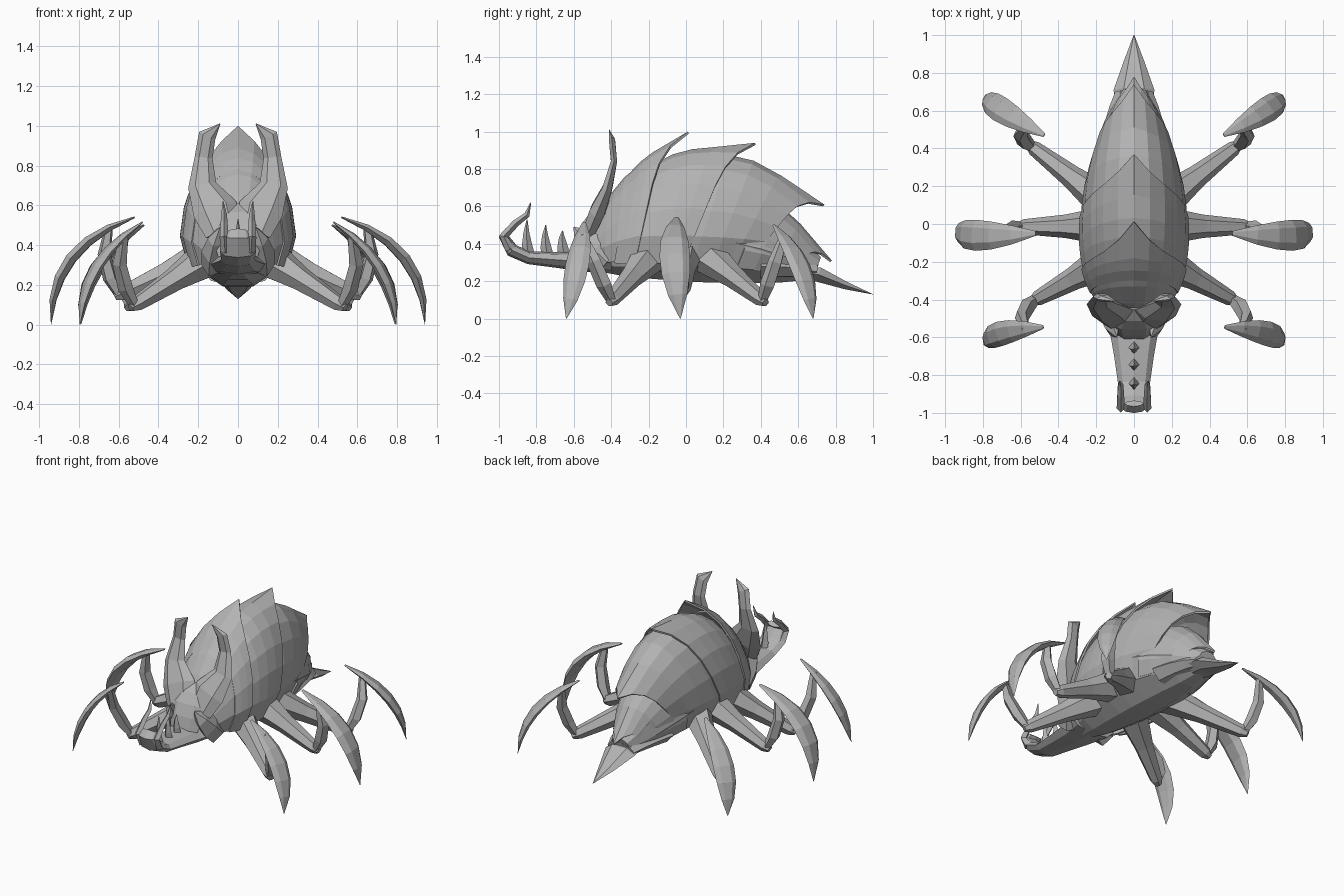
import bpy, bmesh, math
from mathutils import Vector

if "Cube" in bpy.data.objects:
    bpy.data.objects.remove(bpy.data.objects["Cube"])

grey = bpy.data.materials.new("chitin grey")
grey.diffuse_color = (0.45, 0.45, 0.45, 1)
grey.use_nodes = True
grey.node_tree.nodes["Principled BSDF"].inputs["Base Color"].default_value = grey.diffuse_color


def finish(name, bm, mirror=False, thick=0):
    bmesh.ops.remove_doubles(bm, verts=bm.verts, dist=0.0005)
    bmesh.ops.recalc_face_normals(bm, faces=bm.faces)
    me = bpy.data.meshes.new(name)
    bm.to_mesh(me)
    bm.free()
    me.materials.append(grey)
    ob = bpy.data.objects.new(name, me)
    bpy.context.collection.objects.link(ob)
    if thick:
        ob.modifiers.new("thickness", 'SOLIDIFY').thickness = thick
    if mirror:
        ob.modifiers.new("mirror", 'MIRROR').use_mirror_merge = False
    return ob


def bridge(bm, rings, closed):
    for r, s in zip(rings, rings[1:]):
        n = len(r)
        for i in range(n if closed else n - 1):
            j = (i + 1) % n
            bm.faces.new((r[i], r[j], s[j], s[i]))


def tube(name, path, widths, flat=1.0, side=(1, 0, 0), sides=6, mirror=False):
    """Loft along a path; half widths lie along side, depth is width * flat."""
    bm = bmesh.new()
    ps = [Vector(p) for p in path]
    rings = []
    for i, (p, w) in enumerate(zip(ps, widths)):
        t = (ps[min(i + 1, len(ps) - 1)] - ps[max(i - 1, 0)]).normalized()
        u = Vector(side)
        u = (u - t * u.dot(t)).normalized()
        v = t.cross(u) * flat
        w = max(w, .002)
        rings.append([bm.verts.new(p + w * (u * math.cos(a) + v * math.sin(a)))
                      for a in (2 * math.pi * k / sides for k in range(sides))])
    bridge(bm, rings, True)
    bm.faces.new(rings[0])
    bm.faces.new(rings[-1])
    return finish(name, bm, mirror)


def bezier(a, b, c, steps):
    a, b, c = Vector(a), Vector(b), Vector(c)
    ts = [i / steps for i in range(steps + 1)]
    return [a * (1 - t) ** 2 + b * 2 * t * (1 - t) + c * t * t for t in ts]


def shell(name, front, rear, tip, bulge, steps=4, segs=12, cut=12):
    """Arched plate between two arches (top y,z, base y,z, half width)."""
    bm = bmesh.new()
    rings = []
    for i in range(steps + 1):
        t = i / steps
        yt, zt, yb, zb, w = (f + (r - f) * t for f, r in zip(front, rear))
        swell = bulge * 4 * t * (1 - t)
        zt += swell
        w += swell * .3
        ring = []
        for k in range(segs + 1):
            a = math.radians(-cut + (180 + 2 * cut) * k / segs)
            h = math.sin(a)
            # the rear edge is drawn out to a point on the centre line
            f = {0: 1, 1: .4, 2: .1}.get(abs(k - segs // 2), 0) * t ** 6
            ring.append(bm.verts.new((
                w * math.cos(a) * (.88 if h < 0 else 1),
                yb + (yt - yb) * h + tip[0] * f,
                zb + (zt - zb) * h + tip[1] * f)))
        rings.append(ring)
    bridge(bm, rings, False)
    return finish(name, bm, thick=.012)


# overlapping back plates, front to rear
shell("neck_plate", (-.51, .50, -.49, .34, .14), (-.24, .83, -.32, .40, .25),
      (0, 0), .04, 3)
shell("hood_plate", (-.30, .78, -.37, .38, .235), (-.14, .91, -.25, .40, .28),
      (.15, .09), .015, 3)
shell("middle_plate", (-.17, .83, -.26, .40, .27), (.23, .89, .03, .40, .288),
      (.14, .05), .045)
shell("rear_plate", (.10, .86, -.04, .40, .28), (.62, .65, .41, .39, .195),
      (.12, -.04), .09)
shell("rump_plate", (.42, .64, .30, .34, .23), (.70, .38, .58, .29, .115),
      (.08, -.07), .05, 3)

# soft body under the plates: rounded lengthwise by a sine rule
belly, girth = [], []
for i in range(9):
    t = i / 8
    belly.append((0, -.52 + 1.22 * t,
                  .32 - .05 * t + .13 * math.sin(math.pi * t)))
    girth.append(.07 + .185 * math.sin(math.pi * t) ** .8)
tube("belly", belly, girth, .95, sides=10)

# tail segments and spike
tube("tail_base", bezier((0, .40, .28), (0, .60, .28), (0, .70, .25), 3),
     (.19, .16, .13, .10), .45, sides=8)
tube("tail_spike", [(0, .62, .245), (0, .71, .235), (0, .86, .175),
                    (0, 1.0, .13)], (.10, .108, .055, 0), .42)

# scooped lower jaw with side hooks and a row of teeth
tube("jaw", [(0, -.40, .31), (0, -.56, .305), (0, -.70, .315), (0, -.84, .325),
             (0, -.93, .365), (0, -.975, .44), (0, -.95, .47)],
     (.17, .13, .105, .085, .09, .065, .05), .4, sides=8)
tube("jaw_hook", [(.065, -.94, .37), (.07, -.975, .44), (.07, -.91, .51),
                  (.07, -.85, .555), (.075, -.83, .62)],
     (.025, .022, .018, .014, 0), 1.1, sides=4, mirror=True)
for i, y in enumerate((-.65, -.74, -.84)):
    tube("tooth_%d" % (i + 1),
         bezier((0, y, .33), (0, y - .02, .42), (0, y - .01, .47 + .03 * i), 3),
         (.03, .024, .014, 0), 1.15, sides=4)

# face mask, cheeks and broad horns
tube("face_mask", bezier((0, -.58, .34), (0, -.54, .50), (0, -.44, .60), 4),
     (.10, .12, .13, .11, .05), .35)
tube("cheek", bezier((.13, -.42, .30), (.13, -.53, .40), (.09, -.60, .49), 3),
     (.055, .058, .04, 0), 1.5, sides=5, mirror=True)
tube("horn", [(.075, -.52, .46), (.115, -.47, .58), (.18, -.42, .70),
              (.173, -.385, .84), (.155, -.395, .95), (.09, -.41, 1.01)],
     (.09, .115, .072, .045, .045, 0), .42, mirror=True)


def leg(name, hip, knee, top, bend, tip, width):
    hip, knee = Vector(hip), Vector(knee)
    across = Vector((hip.y - knee.y, knee.x - hip.x, 0))
    # thigh: straight taper that ends in a short blunt knee
    line = [hip.lerp(knee, t) for t in (0, .42, .92, 1)]
    tube(name + "_thigh", line, (.098, .062, .04, .022), 1, across, 6, True)
    # blade: arched flat leaf, pointed at both ends
    arc = bezier(top, bend, tip, 6)
    leaf = [width * f for f in (.15, .62, .9, 1, .92, .62, 0)]
    blade_side = Vector((top[1] - tip[1], tip[0] - top[0], 0))
    tube(name + "_blade", arc, leaf, .38, blade_side, 6, True)
    # shin: bows outward between the knee and the blade
    start, end = knee.lerp(hip, .05), arc[1]
    shin = [start.lerp(end, t) + Vector((.045 * math.sin(math.pi * t), 0, 0))
            for t in (0, .25, .6, 1)]
    tube(name + "_shin", shin, (.028, .045, .042, .025), .85, across, 5, True)


# three pairs of legs
leg("front_leg", (.16, -.20, .33), (.54, -.41, .085),
    (.48, -.545, .515), (.785, -.57, .32), (.795, -.64, 0), .066)
leg("middle_leg", (.18, -.01, .34), (.62, -.015, .14),
    (.52, -.05, .54), (.945, -.08, .40), (.94, -.03, 0), .082)
leg("rear_leg", (.16, .12, .33), (.56, .425, .085),
    (.475, .47, .50), (.785, .64, .32), (.79, .68, 0), .068)
